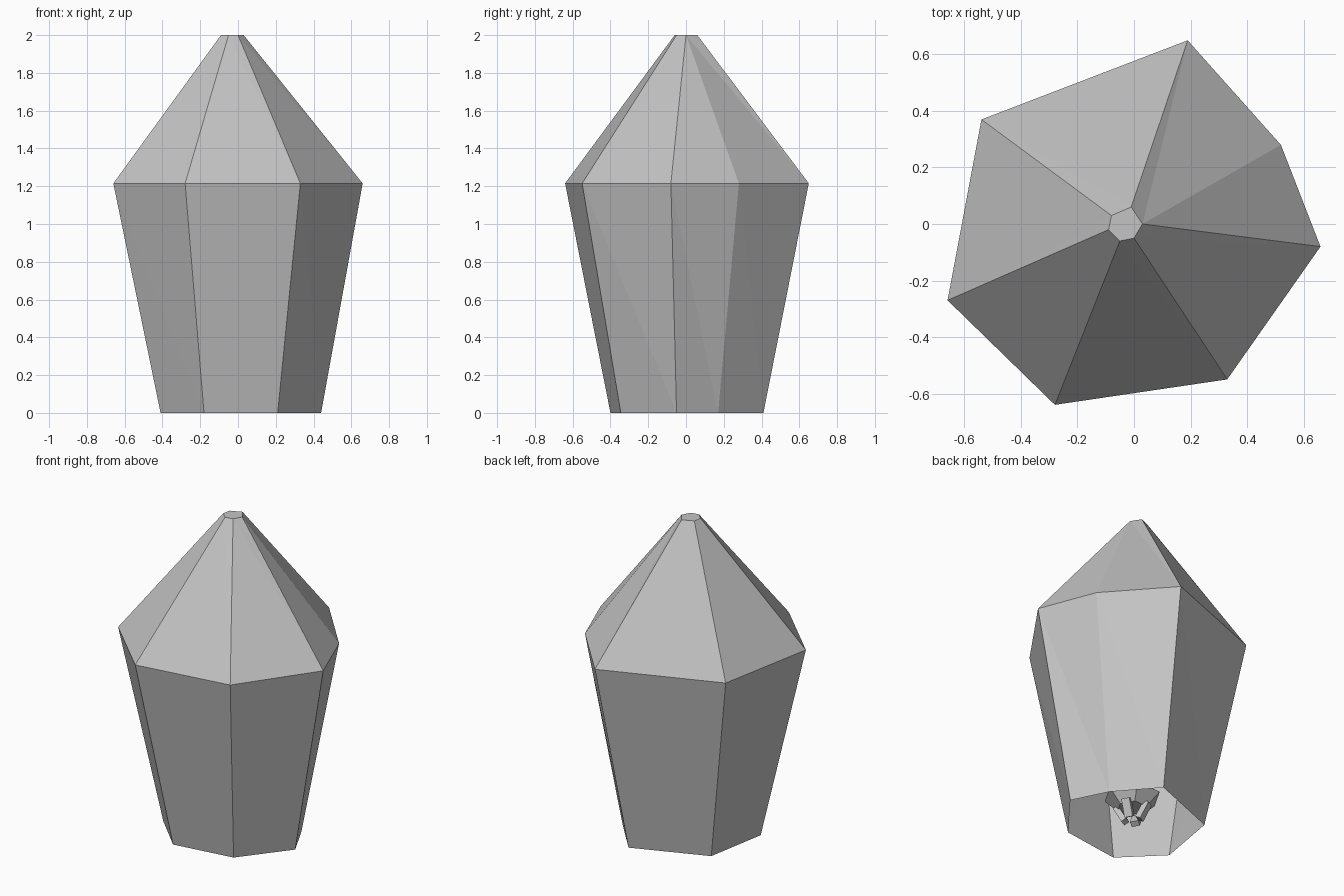
import bpy
import bmesh
from math import cos, sin, tau
from mathutils import Matrix, Vector

cube = bpy.data.objects.get("Cube")
if cube:
    bpy.data.objects.remove(cube, do_unlink=True)

grey = bpy.data.materials.new("plain grey")
grey.use_nodes = True
grey.diffuse_color = (0.55, 0.55, 0.55, 1)
shader = next(n for n in grey.node_tree.nodes if n.type == 'BSDF_PRINCIPLED')
shader.inputs["Base Color"].default_value = grey.diffuse_color


def finish(name, bm):
    mesh = bpy.data.meshes.new(name)
    bm.to_mesh(mesh)
    bm.free()
    mesh.materials.append(grey)
    obj = bpy.data.objects.new(name, mesh)
    bpy.context.collection.objects.link(obj)
    return obj


def ring(bm, points, z):
    return [bm.verts.new((x, y, z)) for x, y in points]


def bridge(bm, low, high):
    # Triangulated band between two rings, diagonals all leaning one way
    for i in range(len(low)):
        j = (i + 1) % len(low)
        bm.faces.new((low[i], low[j], high[i]))
        if high[i].co != high[j].co:
            bm.faces.new((high[i], low[j], high[j]))


# Uneven seven-sided outlines: open foot, wide shoulder and small tip
foot = [(.44, -.05), (.33, .17), (.12, .41), (-.34, .23),
        (-.41, -.17), (-.18, -.40), (.21, -.345)]
shoulder = [(.66, -.08), (.52, .28), (.19, .65), (-.54, .37),
            (-.66, -.27), (-.28, -.64), (.33, -.55)]
tip = [(.03, 0), (.03, 0), (-.01, .06), (-.08, .03),
       (-.09, -.02), (-.05, -.06), (0, -.05)]

# Tapered wall, open underneath
bm = bmesh.new()
bridge(bm, ring(bm, foot, 0), ring(bm, shoulder, 1.215))
finish("tapered_wall", bm)

# Pointed roof with a flat tip
bm = bmesh.new()
top = ring(bm, tip, 2)
bridge(bm, ring(bm, shoulder, 1.215), top)
bm.faces.new(top[1:])
bmesh.ops.remove_doubles(bm, verts=bm.verts, dist=0.001)
finish("pointed_roof", bm)

# Small hidden cup inside the foot
centre = Vector((-.02, -.04, 0))
bm = bmesh.new()
cup = []
for radius, z in ((.09, .11), (.17, .19)):
    cup.append(ring(bm, [(centre.x + radius * cos(tau * i / 6),
                          centre.y + radius * sin(tau * i / 6))
                         for i in range(6)], z))
bridge(bm, *cup)
bm.faces.new(reversed(cup[0]))
finish("inner_cup", bm)

# Slanted pegs under the cup
bm = bmesh.new()
for i in range(4):
    turn = Matrix.Rotation(tau * i / 4 + .5, 4, 'Z')
    place = (Matrix.Translation(centre) @ turn @ Matrix.Translation((.07, 0, .08))
             @ Matrix.Rotation(.5, 4, 'Y') @ Matrix.Diagonal((.035, .05, .11, 1)))
    bmesh.ops.create_cube(bm, size=1, matrix=place)
finish("inner_pegs", bm)
